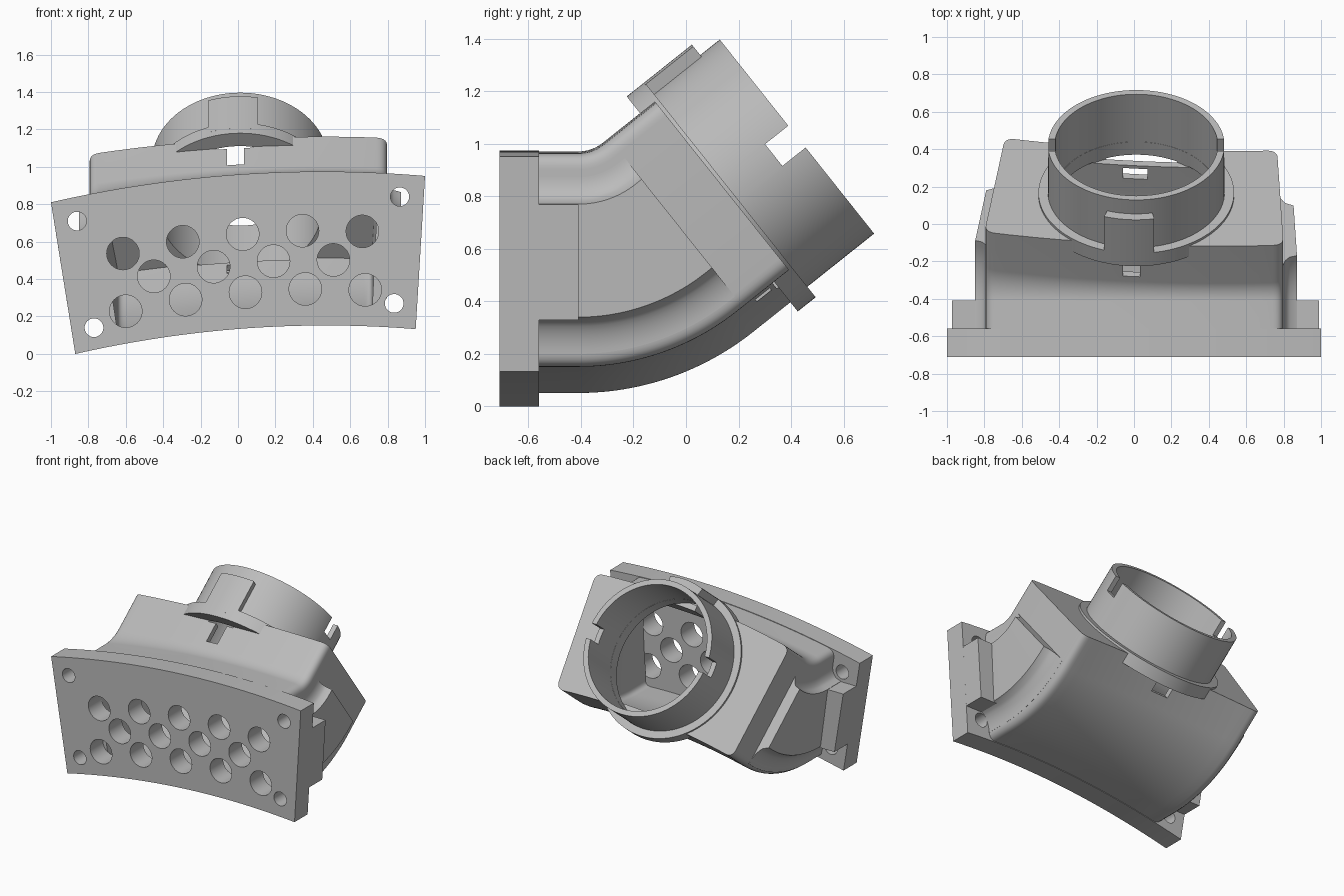
import bpy, bmesh, math
from mathutils import Vector

if "Cube" in bpy.data.objects:
    bpy.data.objects.remove(bpy.data.objects["Cube"])

grey = bpy.data.materials.new("plain_grey")
grey.use_nodes = True
grey.diffuse_color = (0.5, 0.5, 0.5, 1)
grey.node_tree.nodes["Principled BSDF"].inputs["Base Color"].default_value = (0.5, 0.5, 0.5, 1)

BEND = math.radians(38.5)
BEND_Y, PIVOT_Z = -0.41, 1.12
AXIS = Vector((0, math.cos(BEND), math.sin(BEND)))    # outlet direction
UP = Vector((0, -math.sin(BEND), math.cos(BEND)))     # across the outlet
CENTRE = Vector((0.012, 0, 0)) + UP * 0.541


# ---- helpers ----
def loft(name, sections, cyclic=False):
    """Skin closed cross-sections into a solid."""
    bm = bmesh.new()
    rings = [[bm.verts.new(p) for p in s] for s in sections]
    pairs = list(zip(rings, rings[1:]))
    if cyclic:
        pairs.append((rings[-1], rings[0]))
    else:
        bm.faces.new(rings[0])
        bm.faces.new(rings[-1])
    for a, b in pairs:
        for i in range(len(a)):
            j = (i + 1) % len(a)
            bm.faces.new((a[i], a[j], b[j], b[i]))
    bmesh.ops.recalc_face_normals(bm, faces=bm.faces)
    mesh = bpy.data.meshes.new(name)
    bm.to_mesh(mesh)
    bm.free()
    obj = bpy.data.objects.new(name, mesh)
    bpy.context.collection.objects.link(obj)
    mesh.materials.append(grey)
    return obj


def cut(obj, cutters):
    """Subtract each cutter from the object, then discard it."""
    for c in cutters:
        c.hide_render = True
        mod = obj.modifiers.new("cut", 'BOOLEAN')
        mod.operation, mod.solver, mod.object = 'DIFFERENCE', 'EXACT', c
    bpy.context.view_layer.update()
    graph = bpy.context.evaluated_depsgraph_get()
    mesh = bpy.data.meshes.new_from_object(obj.evaluated_get(graph))
    obj.modifiers.clear()
    obj.data = mesh
    for c in cutters:
        bpy.data.objects.remove(c)


def top_z(x):
    return 0.975 - (x - 0.45) ** 2 / 12.8


def bottom_z(x):
    return 0.152 - (x - 0.47) ** 2 / 11.8


def section(tl, tr, br, bl, inset=0.0, radius=0.0, n=12):
    """Arched outline in x and z, with softened corners."""
    top = [(tl + (tr - tl) * i / n, 0) for i in range(n + 1)]
    low = [(br + (bl - br) * i / n, 0) for i in range(n + 1)]
    pts = [Vector((x, top_z(x) - inset)) for x, _ in top]
    pts += [Vector((x, bottom_z(x) + inset)) for x, _ in low]
    out = []
    for i, p in enumerate(pts):
        if radius and i in (0, n, n + 1, 2 * n + 1):
            a = p + (pts[i - 1] - p).normalized() * radius
            b = p + (pts[(i + 1) % len(pts)] - p).normalized() * radius
            for k in range(8):
                t = k / 7
                out.append(a * (1 - t) ** 2 + p * 2 * t * (1 - t) + b * t * t)
        else:
            out.append(p)
    return out


def extrude(name, outline, y0, y1):
    return loft(name, [[(x, y, z) for x, z in outline] for y in (y0, y1)])


def sweep(name, outline, y0, length, steps=24):
    """Carry an outline straight back, round the bend and on to the outlet."""
    stations = [(0, y0 - BEND_Y)]
    stations += [(BEND * i / steps, 0) for i in range(steps + 1)] + [(BEND, length)]
    rings = []
    for a, d in stations:
        s, c = math.sin(a), math.cos(a)
        rings.append([(x, BEND_Y + (PIVOT_Z - z) * s + d * c,
                       PIVOT_Z - (PIVOT_Z - z) * c + d * s) for x, z in outline])
    return loft(name, rings)


def outlet_point(x, u, n):
    return CENTRE + Vector((x, 0, 0)) + UP * u + AXIS * n


def outlet_box(name, x0, x1, u0, u1, n0, n1):
    corners = ((u0, n0), (u1, n0), (u1, n1), (u0, n1))
    return loft(name, [[outlet_point(x, u, n) for u, n in corners] for x in (x0, x1)])


def outlet_band(name, r0, r1, n0, n1, a0=0.0, a1=None, steps=96):
    """Ring, or part of one between two angles, around the outlet axis."""
    full = a1 is None
    count = steps if full else steps + 1
    span = math.tau if full else a1 - a0
    rings = []
    for i in range(count):
        a = a0 + span * i / steps
        rings.append([outlet_point(r * math.sin(a), r * math.cos(a), n)
                      for r, n in ((r0, n0), (r1, n0), (r1, n1), (r0, n1))])
    return loft(name, rings, full)


def outlet_disc(name, r, n0, n1, steps=96):
    angles = [math.tau * i / steps for i in range(steps)]
    return loft(name, [[outlet_point(r * math.sin(a), r * math.cos(a), n)
                        for a in angles] for n in (n0, n1)])


def drill(x, z, r, steps=40):
    angles = [math.tau * i / steps for i in range(steps)]
    return extrude("drill", [(x + r * math.cos(a), z + r * math.sin(a))
                             for a in angles], -0.8, -0.5)


# ---- perforated front plate with screw holes ----
plate = extrude("front_plate", section(-1, 1, 0.95, -0.87, n=32), -0.71, -0.56)
holes = []
for count, start, height in ((5, -0.615, 0.66), (4, -0.45, 0.503), (5, -0.6, 0.348)):
    for i in range(count):
        x = start + 0.32 * i
        holes.append(drill(x, height - (x - 0.45) ** 2 / 9.2, 0.087))
for x, z in ((0.865, 0.84), (0.835, 0.27), (-0.86, 0.71), (-0.77, 0.14)):
    holes.append(drill(x, z, 0.05))
cut(plate, holes)

# ---- hollow bent duct with outlet opening and latch slots ----
duct = sweep("duct", section(-0.8, 0.8, 0.765, -0.69, 0.004, 0.06), -0.565, 0.254)
cut(duct, [
    sweep("cavity", section(-0.75, 0.75, 0.715, -0.64, 0.045, 0.04), -0.6, 0.184),
    outlet_disc("opening", 0.437, 0.55, 0.75),
    outlet_box("top_slot", -0.07, 0.02, 0.3, 0.6, 0.41, 0.556),
    outlet_box("bottom_slot", -0.07, 0.06, -0.6, -0.3, 0.46, 0.53)])

# ---- side bulges and thick plate edges between the screws ----
for name, side, shift in (("left", 1, 0.0), ("right", -1, -0.13)):
    def wall(z):
        if side > 0:
            return 0.765 + 0.035 * (z - 0.15) / 0.82
        return 0.69 + 0.11 * (z - 0.06) / 0.81

    def edge(z):
        if side > 0:
            return 0.95 + 0.05 * (z - 0.14) / 0.81
        return 0.87 + 0.13 * z / 0.81

    # concave flanks leave clearance around the screws
    curve = []
    for i in range(9):
        t = i / 8
        curve.append((0.2 + 0.14 * t, 0.08 * (1 - math.sqrt(1 - t * t))))
    for i in range(9):
        t = 1 - i / 8
        curve.append((0.88 - 0.11 * t, 0.08 * (1 - math.sqrt(1 - t * t))))
    outline = [(side * (wall(z + shift) + d), z + shift) for z, d in curve]
    outline += [(side * (wall(z + shift) - 0.03), z + shift) for z in (0.88, 0.2)]
    sweep(name + "_bulge", outline, -0.565, 0.03)

    lo, hi = 0.33 + shift, 0.768 + shift
    extrude(name + "_plate_edge",
            [(side * (wall(lo) - 0.02), lo), (side * edge(lo), lo),
             (side * edge(hi), hi), (side * (wall(hi) - 0.02), hi)], -0.565, -0.41)

# ---- outlet flange, collar with side notches, and locating tab ----
outlet_band("outlet_flange", 0.435, 0.523, 0.558, 0.645)
collar = outlet_band("outlet_collar", 0.436, 0.472, 0.6, 0.97)
cut(collar, [outlet_box("notch", -0.7, 0.7, -0.053, 0.053, 0.857, 1.1)])
outlet_band("locating_tab", 0.465, 0.523, 0.6, 0.875, -0.335, 0.185, 16)

# ---- shading ----
bpy.ops.object.select_all(action='DESELECT')
parts = [o for o in bpy.context.scene.objects if o.type == 'MESH']
for o in parts:
    o.select_set(True)
bpy.context.view_layer.objects.active = plate
bpy.ops.object.shade_smooth_by_angle(angle=math.radians(30))
